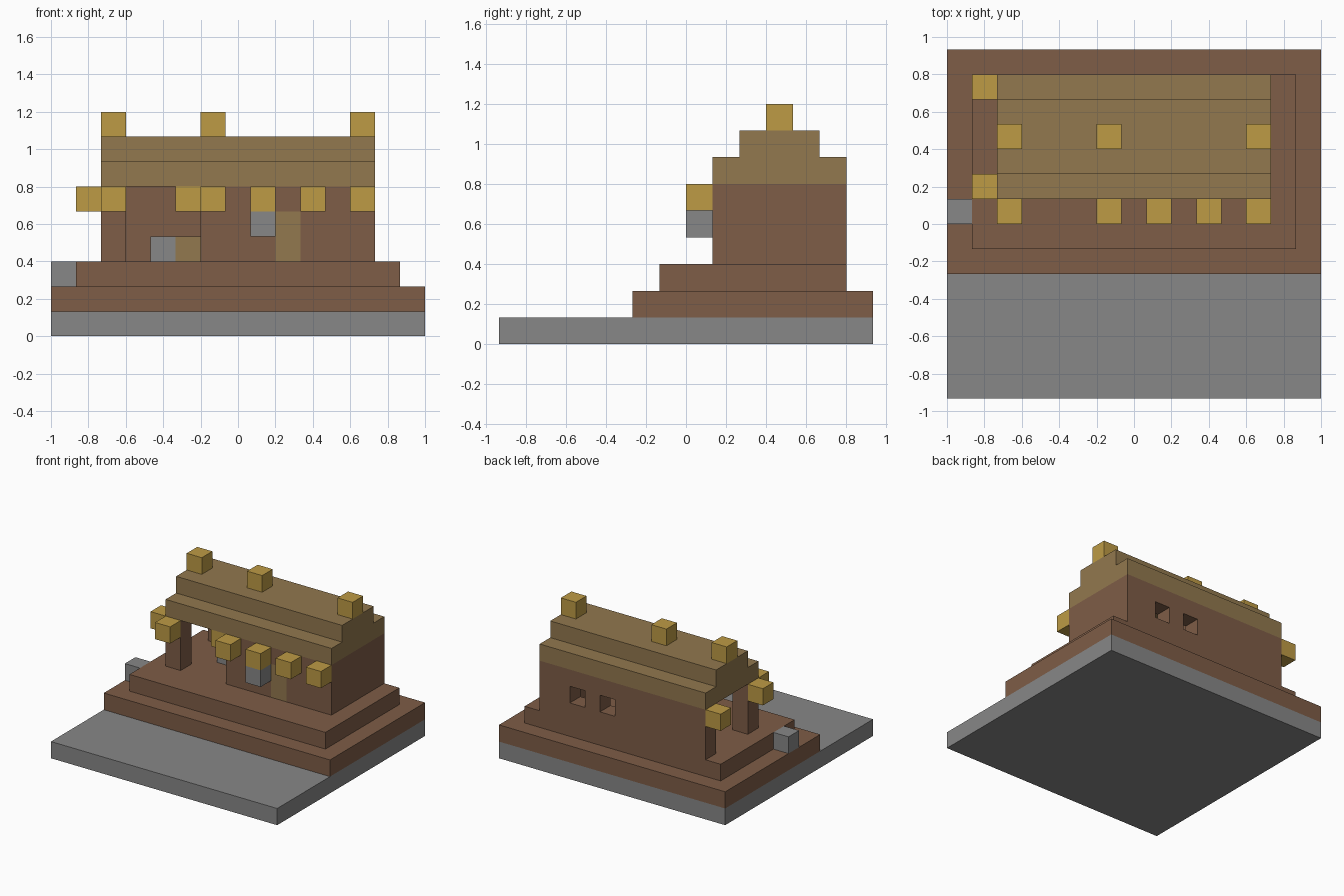
import bpy, bmesh
from mathutils import Vector

U = 2 / 15                      # size of one building block
ORIGIN = Vector((-7.5, -7, 0))  # grid corner, in blocks

if "Cube" in bpy.data.objects:
    bpy.data.objects.remove(bpy.data.objects["Cube"], do_unlink=True)


def material(name, rgb):
    linear = [((c / 255 + 0.055) / 1.055) ** 2.4 for c in rgb] + [1]
    m = bpy.data.materials.new(name)
    m.use_nodes = True
    m.diffuse_color = linear
    m.node_tree.nodes["Principled BSDF"].inputs["Base Color"].default_value = linear
    return m


stone = material("grey stone", (135, 135, 135))
wood = material("brown wood", (126, 93, 71))
thatch = material("tan thatch", (146, 120, 78))
gold = material("gold lamp", (189, 155, 69))


def blocks(name, mat, *spans):
    """One object made of boxes, each given as (x0, x1, y0, y1, z0, z1) in blocks."""
    bm = bmesh.new()
    for x0, x1, y0, y1, z0, z1 in spans:
        lo, hi = Vector((x0, y0, z0)), Vector((x1, y1, z1))
        centre, size = (lo + hi) / 2 + ORIGIN, hi - lo
        cube = bmesh.ops.create_cube(bm, size=1)["verts"]
        for v in cube:
            v.co = (v.co * size + centre) * U
    mesh = bpy.data.meshes.new(name)
    bm.to_mesh(mesh)
    bm.free()
    mesh.materials.append(mat)
    ob = bpy.data.objects.new(name, mesh)
    bpy.context.collection.objects.link(ob)
    return ob


def unit(name, mat, x, y, z):
    return blocks(name, mat, (x, x + 1, y, y + 1, z, z + 1))


# Ground and stepped platform
blocks("ground_slab", stone, (0, 15, 0, 14, 0, 1))
blocks("lower_step", wood, (0, 15, 5, 14, 1, 2))
blocks("upper_step", wood, (1, 14, 6, 13, 2, 3))

# Back wall with two window openings
blocks("back_wall", wood,
       (2, 13, 12, 13, 3, 4), (2, 13, 12, 13, 5, 6),
       (2, 8, 12, 13, 4, 5), (9, 10, 12, 13, 4, 5), (11, 13, 12, 13, 4, 5))

# Room walls with a doorway, and the open porch post
blocks("front_wall", wood,
       (6, 9, 8, 9, 3, 6), (10, 13, 8, 9, 3, 6), (9, 10, 8, 9, 5, 6))
blocks("door", thatch, (9, 10, 8, 9, 3, 5))
blocks("right_wall", wood, (12, 13, 9, 12, 3, 6))
blocks("porch_wall", wood, (6, 7, 9, 12, 3, 6))
blocks("porch_post", wood, (2, 3, 8, 9, 3, 6))

# Stepped roof
blocks("roof_lower", thatch, (2, 13, 8, 13, 6, 7))
blocks("roof_upper", thatch, (2, 13, 9, 12, 7, 8))

# Lamps on the ridge, the front eave, the side eave and inside the porch
for x in (2, 6, 12):
    unit("ridge_lamp", gold, x, 10, 8)
for x in (2, 6, 8, 10, 12):
    unit("front_lamp", gold, x, 7, 5)
for y in (8, 12):
    unit("side_lamp", gold, 1, y, 5)
unit("porch_lamp", gold, 5, 8, 5)

# Loose stone blocks and porch seat
unit("hanging_stone", stone, 8, 7, 4)
unit("step_stone", stone, 0, 7, 2)
unit("porch_stone", stone, 4, 10, 3)
unit("porch_seat", thatch, 5, 10, 3)
